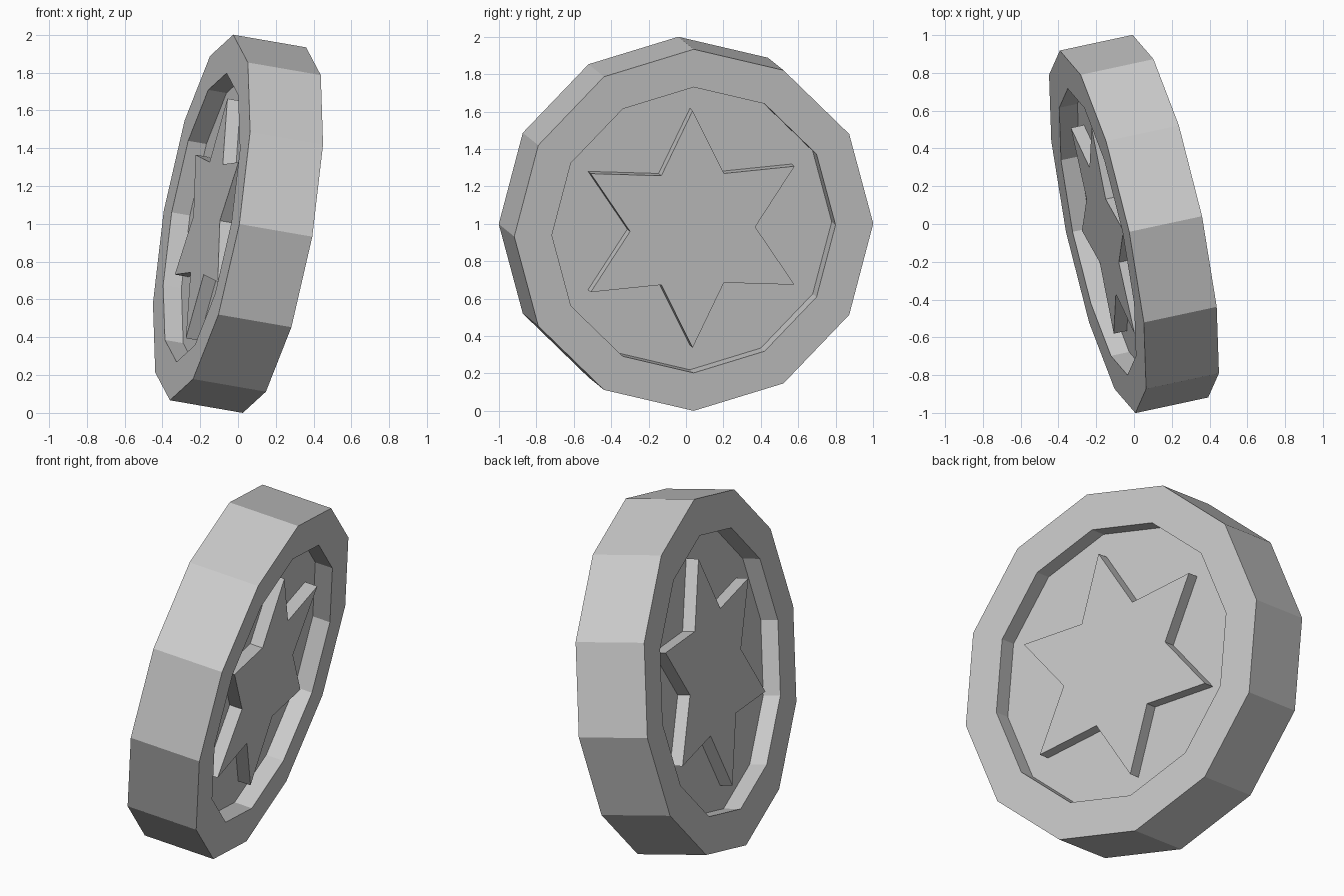
import bpy, bmesh
from math import sin, cos, pi
from mathutils import Vector, Matrix

if "Cube" in bpy.data.objects:
    bpy.data.objects.remove(bpy.data.objects["Cube"])

SIDES = 12
R_OUT, R_IN = 0.981, 0.775       # rim outer and inner radius
HALF, FLOOR, STAR = 0.2, 0.1, 0.172  # half heights: rim, recess floor, star top

# Tilted frame: n = coin axis, v = "up" on the face, u = "right" on the face
n = Vector((0.964, 0.207, -0.167)).normalized()
v = Vector((0.171, 0.0, 0.986))
v = (v - n * v.dot(n)).normalized()
u = n.cross(v) * -1
if u.y < 0:
    u = -u
CENTRE = Vector((0, 0, 1))


def place(r, a, h):
    return CENTRE + u * (r * sin(a)) + v * (r * cos(a)) + n * h


def finish(bm, name):
    bmesh.ops.recalc_face_normals(bm, faces=bm.faces)
    mesh = bpy.data.meshes.new(name)
    bm.to_mesh(mesh)
    bm.free()
    ob = bpy.data.objects.new(name, mesh)
    bpy.context.collection.objects.link(ob)
    return ob


def ring(bm, radii, count, h):
    return [bm.verts.new(place(radii[i % len(radii)], 2 * pi * i / count, h))
            for i in range(count)]


def bridge(bm, a, b):
    for i in range(len(a)):
        j = (i + 1) % len(a)
        bm.faces.new((a[i], a[j], b[j], b[i]))


# Coin body: twelve-sided disc with a recess on both faces
bm = bmesh.new()
profile = [(R_IN, -FLOOR), (R_IN, -HALF), (R_OUT, -HALF),
           (R_OUT, HALF), (R_IN, HALF), (R_IN, FLOOR)]
rings = [ring(bm, [r], SIDES, h) for r, h in profile]
for a, b in zip(rings, rings[1:]):
    bridge(bm, a, b)
bm.faces.new(rings[0])
bm.faces.new(rings[-1])
finish(bm, "coin_body")

# Raised six-pointed star on each face
for side, name in ((1, "star_right"), (-1, "star_left")):
    bm = bmesh.new()
    low = ring(bm, [0.643, 0.342], 12, side * (FLOOR - 0.02))
    top = ring(bm, [0.643, 0.342], 12, side * STAR)
    bridge(bm, low, top)
    bm.faces.new(low)
    bm.faces.new(top)
    finish(bm, name)
